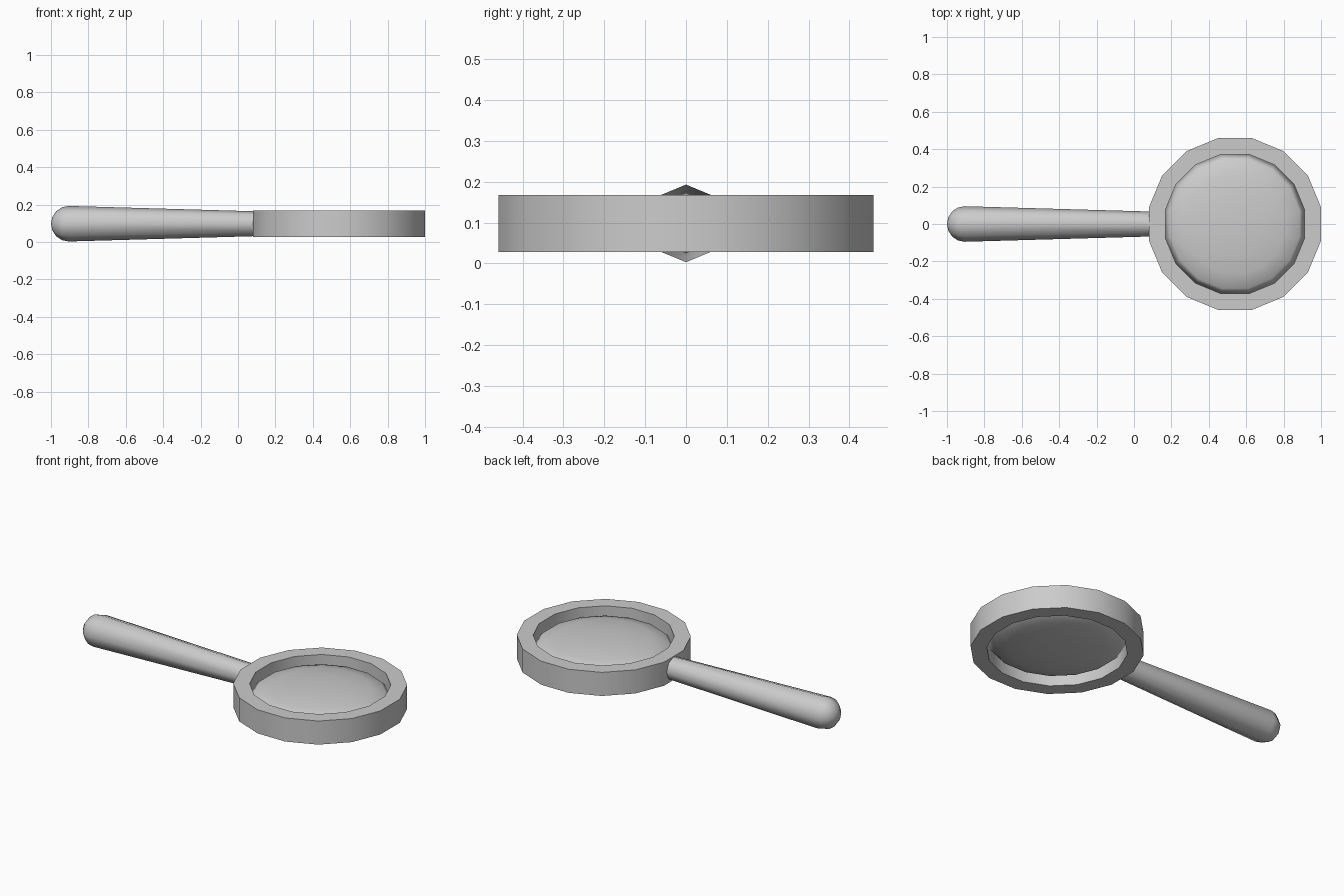
import bpy, bmesh, math
from mathutils import Matrix, Vector

cube = bpy.data.objects.get("Cube")
if cube:
    bpy.data.objects.remove(cube, do_unlink=True)

MID_Z = 0.098          # height of the common centre plane
HEAD_X = 0.54          # centre of the lens and ring

grey = bpy.data.materials.new("plain grey")
grey.use_nodes = True
grey.diffuse_color = (0.6, 0.6, 0.6, 1)
grey.node_tree.nodes["Principled BSDF"].inputs["Base Color"].default_value = (0.6, 0.6, 0.6, 1)


def lathe(name, profile, sides, offset, matrix, closed=False, angle=30):
    """Spin (radius, height) points around z, then place with a matrix."""
    bm = bmesh.new()
    rings = []
    for r, h in profile:
        if r == 0:
            rings.append([bm.verts.new((0, 0, h))] * sides)
            continue
        turn = [2 * math.pi * (i + offset) / sides for i in range(sides)]
        rings.append([bm.verts.new((r * math.cos(a), r * math.sin(a), h)) for a in turn])
    pairs = list(zip(rings, rings[1:]))
    if closed:
        pairs.append((rings[-1], rings[0]))
    for low, high in pairs:
        for i in range(sides):
            j = (i + 1) % sides
            corners = dict.fromkeys((low[i], low[j], high[j], high[i]))
            bm.faces.new(list(corners))
    bmesh.ops.recalc_face_normals(bm, faces=bm.faces)
    bm.transform(matrix)
    mesh = bpy.data.meshes.new(name)
    bm.to_mesh(mesh)
    bm.free()
    mesh.materials.append(grey)
    obj = bpy.data.objects.new(name, mesh)
    bpy.context.collection.objects.link(obj)
    bpy.ops.object.select_all(action='DESELECT')
    obj.select_set(True)
    bpy.context.view_layer.objects.active = obj
    bpy.ops.object.shade_smooth_by_angle(angle=math.radians(angle))
    return obj


head = Matrix.Translation((HEAD_X, 0, MID_Z))

# Ring: rectangular section swept round sixteen sides
outer, inner, half = 0.468, 0.38, 0.07
lathe("lens_ring", [(outer, -half), (outer, half), (inner, half), (inner, -half)],
      16, 0.5, head, closed=True)

# Lens: flattened ball that fills the ring
steps = 8
dome = [(0.38 * math.sin(math.pi * k / steps) if 0 < k < steps else 0,
         -0.066 * math.cos(math.pi * k / steps)) for k in range(steps + 1)]
lathe("lens", dome, 16, 0.5, head, angle=180)

# Handle: eight-sided taper with a rounded butt, lying along x
butt = 0.095
cap = [(butt * math.sin(t * math.pi / 8) if t else 0,
        -0.905 - butt * math.cos(t * math.pi / 8)) for t in range(5)]
along_x = Matrix.Translation((0, 0, MID_Z)) @ Matrix.Rotation(math.pi / 2, 4, 'Y')
lathe("handle", cap + [(0.066, 0.11), (0, 0.11)], 8, 0, along_x, angle=60)
